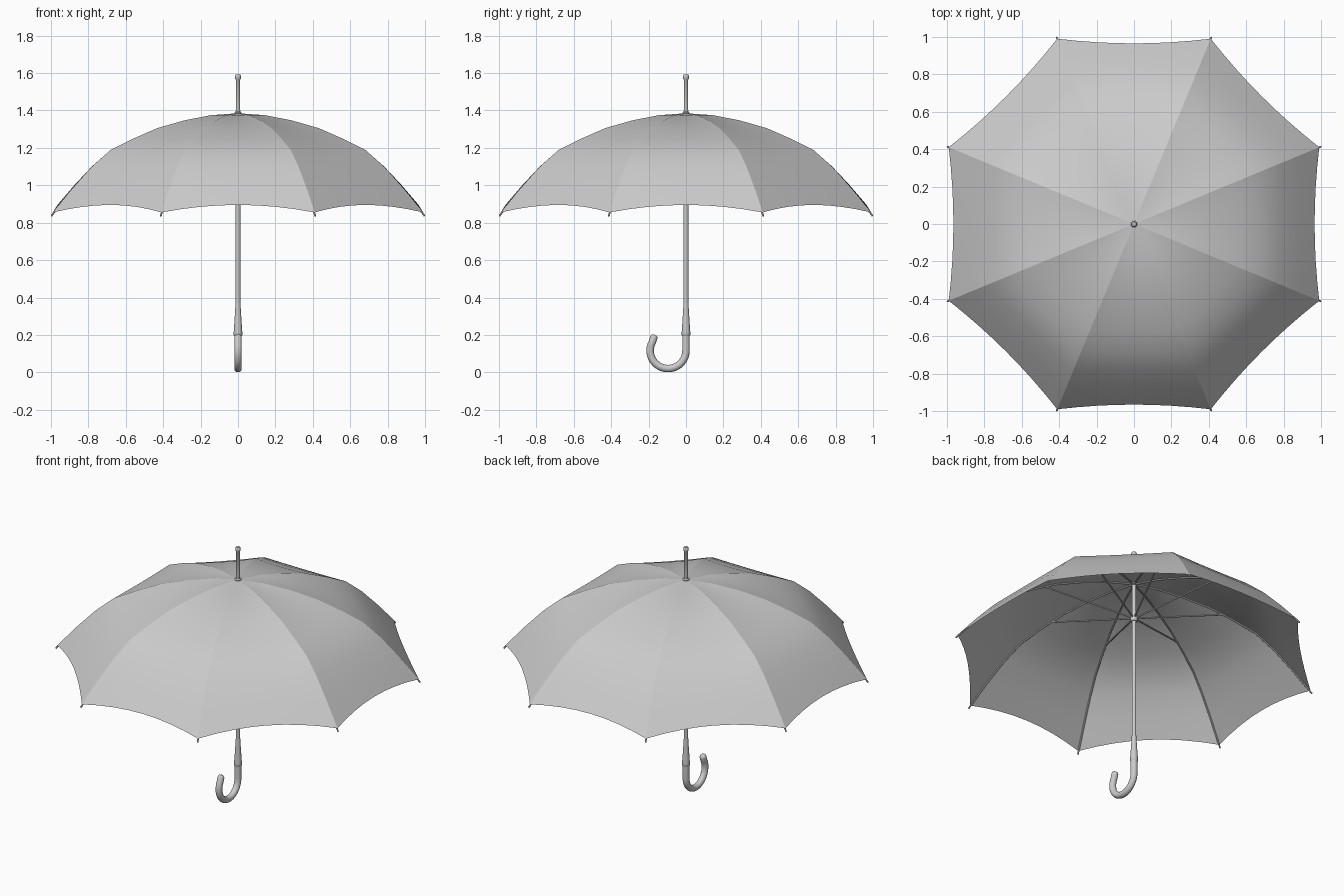
import bpy, bmesh, math
from mathutils import Vector

if "Cube" in bpy.data.objects:
    bpy.data.objects.remove(bpy.data.objects["Cube"])

N = 8
# rib profile: radius, height
PROFILE = [(0, 1.385), (.155, 1.375), (.306, 1.348), (.469, 1.305), (.614, 1.246),
           (.74, 1.187), (.85, 1.096), (.96, .982), (1.072, .855)]


def polar(r, z, k):
    a = math.radians(22.5 + 45 * k)
    return Vector((r * math.cos(a), r * math.sin(a), z))


def finish(bm, name, smooth_angle=40):
    bmesh.ops.recalc_face_normals(bm, faces=bm.faces)
    me = bpy.data.meshes.new(name)
    bm.to_mesh(me)
    bm.free()
    ob = bpy.data.objects.new(name, me)
    bpy.context.collection.objects.link(ob)
    bpy.ops.object.select_all(action='DESELECT')
    ob.select_set(True)
    bpy.context.view_layer.objects.active = ob
    if smooth_angle:
        bpy.ops.object.shade_smooth_by_angle(angle=math.radians(smooth_angle))
    return ob


def tube(bm, pts, radii, sides=16):
    """Sweep a circle with varying radius along a path and cap both ends."""
    pts = [Vector(p) for p in pts]
    d0 = pts[1] - pts[0]
    side = d0.cross(Vector((0, 0, 1)))
    side = side.normalized() if side.length > 1e-4 else Vector((1, 0, 0))
    rings = []
    for i, p in enumerate(pts):
        t = (pts[min(i + 1, len(pts) - 1)] - pts[max(i - 1, 0)]).normalized()
        up = t.cross(side).normalized()
        ring = []
        for s in range(sides):
            a = 2 * math.pi * s / sides
            ring.append(bm.verts.new(p + radii[i] * (side * math.cos(a) + up * math.sin(a))))
        rings.append(ring)
    for r0, r1 in zip(rings, rings[1:]):
        for s in range(sides):
            n = (s + 1) % sides
            bm.faces.new((r0[s], r0[n], r1[n], r1[s]))
    bm.faces.new(rings[0])
    bm.faces.new(rings[-1])


def turned(name, prof):
    """Round part on the z axis from (radius, height) pairs."""
    bm = bmesh.new()
    tube(bm, [(0, 0, z) for r, z in prof], [r for r, z in prof])
    return finish(bm, name)


# canopy: eight gores stretched between ribs, scalloped at the rim
bm = bmesh.new()
U = 8
last = len(PROFILE) - 1
for k in range(N):
    rows = []
    for j, (r, z) in enumerate(PROFILE[1:], 1):
        t = j / last
        a, b = polar(r, z, k), polar(r, z, k + 1)
        row = []
        for i in range(U + 1):
            u = i / U
            bow = 4 * u * (1 - u)
            p = a.lerp(b, u)
            pull = .025 * bow * t ** 4
            p.xy *= 1 - pull
            p.z += .04 * bow * t ** 4 - .008 * bow * math.sin(math.pi * t)
            row.append(bm.verts.new(p))
        rows.append(row)
    apex = bm.verts.new((0, 0, PROFILE[0][1]))
    for i in range(U):
        bm.faces.new((apex, rows[0][i], rows[0][i + 1]))
        for r0, r1 in zip(rows, rows[1:]):
            bm.faces.new((r0[i], r1[i], r1[i + 1], r0[i + 1]))
bmesh.ops.remove_doubles(bm, verts=bm.verts, dist=.0005)
# crease along each rib seam
for e in bm.edges:
    on_rib = []
    for v in e.verts:
        a = (math.degrees(math.atan2(v.co.y, v.co.x)) - 22.5) % 45
        on_rib.append(v.co.xy.length < .001 or min(a, 45 - a) < .05)
    e.smooth = not all(on_rib)
for f in bm.faces:
    f.smooth = True
finish(bm, "canopy", 0)

# ribs under the seams, ending in small tips beyond the cloth
bm = bmesh.new()
for k in range(N):
    pts = [polar(max(r, .015), z - .008, k) for r, z in PROFILE[:-1]]
    pts += [polar(1.066, .853, k), polar(1.08, .836, k)]
    tube(bm, pts, [.005] * len(pts), 8)
finish(bm, "ribs")

# stretchers from the runner to the ribs
bm = bmesh.new()
for k in range(N):
    tube(bm, [polar(.015, 1.155, k), polar(.54, 1.27, k)], [.005, .005], 8)
finish(bm, "stretchers")

# shaft, runner, top collar and ferrule
turned("shaft", [(.013, .2), (.013, 1.4)])
turned("runner", [(.018, 1.13), (.021, 1.14), (.021, 1.165), (.018, 1.175)])
turned("top_collar", [(.02, 1.372), (.02, 1.388), (.013, 1.394)])
turned("ferrule", [(.012, 1.38), (.012, 1.565), (.016, 1.57), (.016, 1.585), (.012, 1.592)])

# tapered grip and its band
turned("grip_sleeve", [(.013, .37), (.016, .32), (.021, .24), (.023, .215), (.023, .2), (.02, .195)])

# hooked handle curling toward the front
R, cz = .096, .116
path = [(0, 0, .21)]
for i in range(21):
    a = math.radians(-i * 10.5)
    path.append((0, -R + R * math.cos(a), cz + R * math.sin(a)))
path += [(0, -.172, .186), (0, -.169, .195), (0, -.167, .2)]
bm = bmesh.new()
tube(bm, path, [.02] * (len(path) - 2) + [.017, .010])
finish(bm, "hook_handle")
